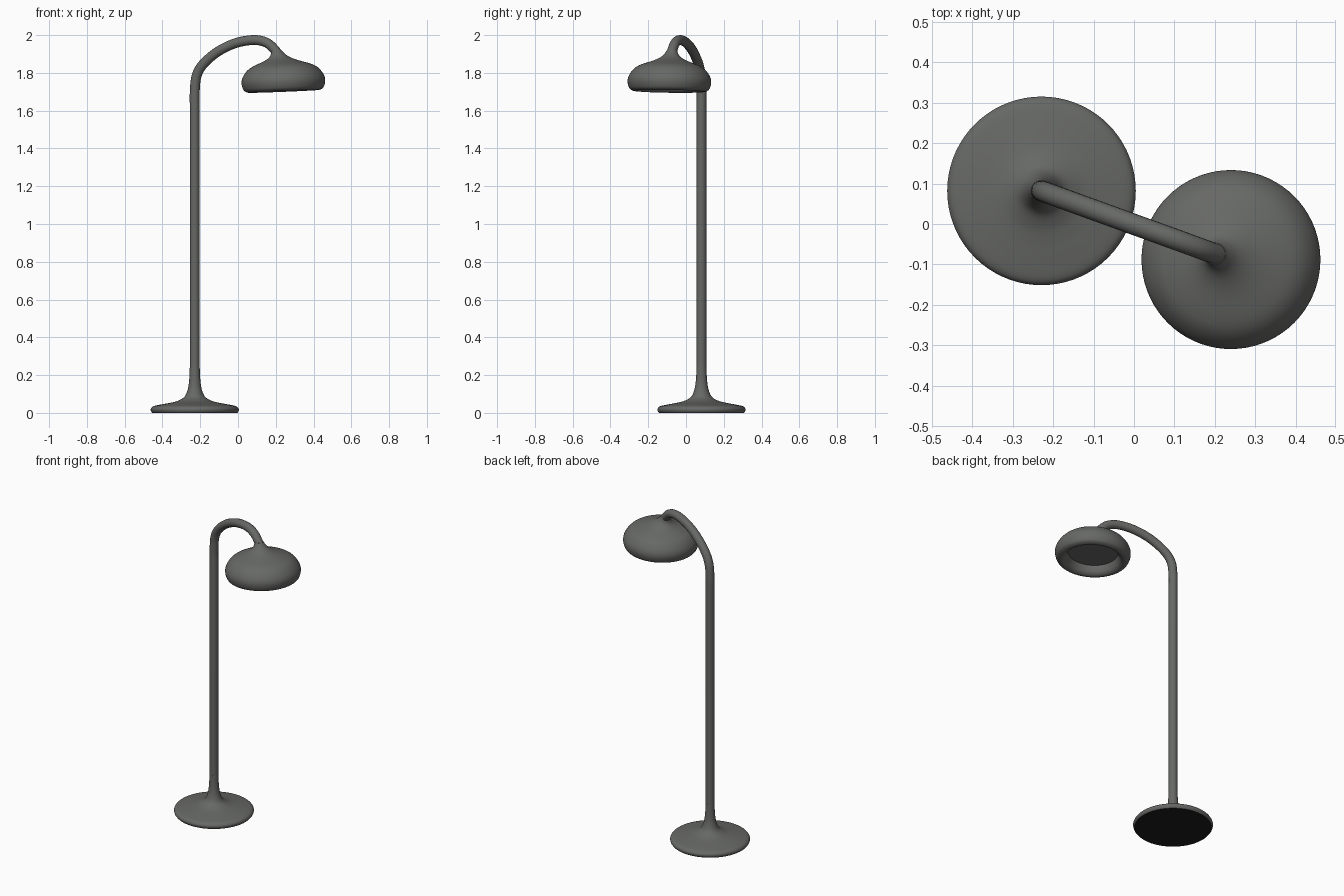
import bpy, bmesh, math
from mathutils import Vector, Matrix

if "Cube" in bpy.data.objects:
    bpy.data.objects.remove(bpy.data.objects["Cube"])

BASE = Vector((-0.229, 0.082, 0))
HEAD = Vector((0.24, -0.088, 0))
ARM = math.atan2(HEAD.y - BASE.y, HEAD.x - BASE.x)
COS = math.cos(ARM)


def material(name, rgb):
    m = bpy.data.materials.new(name)
    m.diffuse_color = (*rgb, 1)
    m.use_nodes = True
    m.node_tree.nodes["Principled BSDF"].inputs["Base Color"].default_value = m.diffuse_color
    return m


grey = material("warm_grey_metal", (0.135, 0.14, 0.132))
black = material("black_underside", (0.012, 0.012, 0.012))


def smooth_path(pts, n=5):
    """Catmull-Rom interpolation through 2D points."""
    p = [Vector(q) for q in pts]
    p = [p[0]] + p + [p[-1]]
    out = []
    for a, b, c, d in zip(p, p[1:], p[2:], p[3:]):
        for i in range(n):
            t = i / n
            out.append(0.5 * (2 * b + (c - a) * t + (2 * a - 5 * b + 4 * c - d) * t * t
                              + (3 * b - a - 3 * c + d) * t ** 3))
    return out + [p[-1]]


def lathe(name, profile, steps=72):
    """Revolve an (r, z) profile, listed from bottom to top, capped at both ends."""
    bm = bmesh.new()
    rings = [[bm.verts.new((r * math.cos(k * math.tau / steps), r * math.sin(k * math.tau / steps), z))
              for k in range(steps)] for r, z in profile]
    for lo, hi in zip(rings, rings[1:]):
        for k in range(steps):
            j = (k + 1) % steps
            bm.faces.new((lo[k], lo[j], hi[j], hi[k]))
    bm.faces.new(rings[0][::-1])
    bm.faces.new(rings[-1])
    bmesh.ops.recalc_face_normals(bm, faces=bm.faces)
    me = bpy.data.meshes.new(name)
    bm.to_mesh(me)
    bm.free()
    ob = bpy.data.objects.new(name, me)
    bpy.context.collection.objects.link(ob)
    me.materials.append(grey)
    return ob


def shade(ob, angle=40):
    bpy.ops.object.select_all(action='DESELECT')
    ob.select_set(True)
    bpy.context.view_layer.objects.active = ob
    bpy.ops.object.shade_smooth_by_angle(angle=math.radians(angle))


# Flared round foot with a black underside
foot = lathe("foot", smooth_path([
    (0.225, 0.0), (0.232, 0.010), (0.232, 0.023), (0.217, 0.036), (0.17, 0.046), (0.127, 0.054),
    (0.09, 0.064), (0.055, 0.085), (0.037, 0.125), (0.029, 0.18), (0.026, 0.25)]))
foot.location = BASE
foot.data.materials.append(black)
for f in foot.data.polygons:
    if f.normal.z < -0.9 and f.center.z < 0.001:
        f.material_index = 1
shade(foot)

# Pole and gooseneck: one swept tube, points are (front-view x, z)
bend = [(-0.229, 1.62), (-0.229, 1.70), (-0.219, 1.785), (-0.182, 1.849), (-0.103, 1.915),
        (-0.008, 1.959), (0.087, 1.974), (0.153, 1.959), (0.195, 1.922), (0.218, 1.888), (0.23, 1.85)]
path = [Vector((-0.229, 0.2))] + smooth_path(bend, 6)
cu = bpy.data.curves.new("pole_and_arm", 'CURVE')
cu.dimensions = '3D'
cu.bevel_depth = 0.026
cu.bevel_resolution = 6
cu.use_fill_caps = True
sp = cu.splines.new('POLY')
sp.points.add(len(path) - 1)
for pt, (x, z) in zip(sp.points, path):
    s = (x - BASE.x) / COS
    pt.co = (BASE.x + s * COS, BASE.y + s * math.sin(ARM), z, 1)
pole = bpy.data.objects.new("pole_and_arm", cu)
bpy.context.collection.objects.link(pole)
cu.materials.append(grey)
bpy.ops.object.select_all(action='DESELECT')
pole.select_set(True)
bpy.context.view_layer.objects.active = pole
bpy.ops.object.convert(target='MESH')
shade(bpy.context.view_layer.objects.active)

# Domed lamp head: recessed underside, rolled rim, shoulder and neck (z relative to 1.755)
Z0 = 1.755
head = lathe("lamp_head", [Vector((r, z - Z0)) for r, z in smooth_path([
    (0.145, 1.755), (0.152, 1.735), (0.163, 1.714), (0.18, 1.703), (0.197, 1.705), (0.212, 1.717),
    (0.221, 1.745), (0.219, 1.772), (0.205, 1.800), (0.182, 1.825), (0.15, 1.843), (0.09, 1.865),
    (0.06, 1.880), (0.042, 1.895), (0.031, 1.912), (0.026, 1.925)])])
# lean the neck back towards the arm
for v in head.data.vertices:
    if v.co.z > 0.085:
        v.co.x -= 0.4 * (v.co.z - 0.085)
head.matrix_world = (Matrix.Translation((HEAD.x, HEAD.y, Z0)) @ Matrix.Rotation(ARM, 4, 'Z')
                     @ Matrix.Rotation(math.radians(-2.5), 4, 'Y'))
shade(head)
